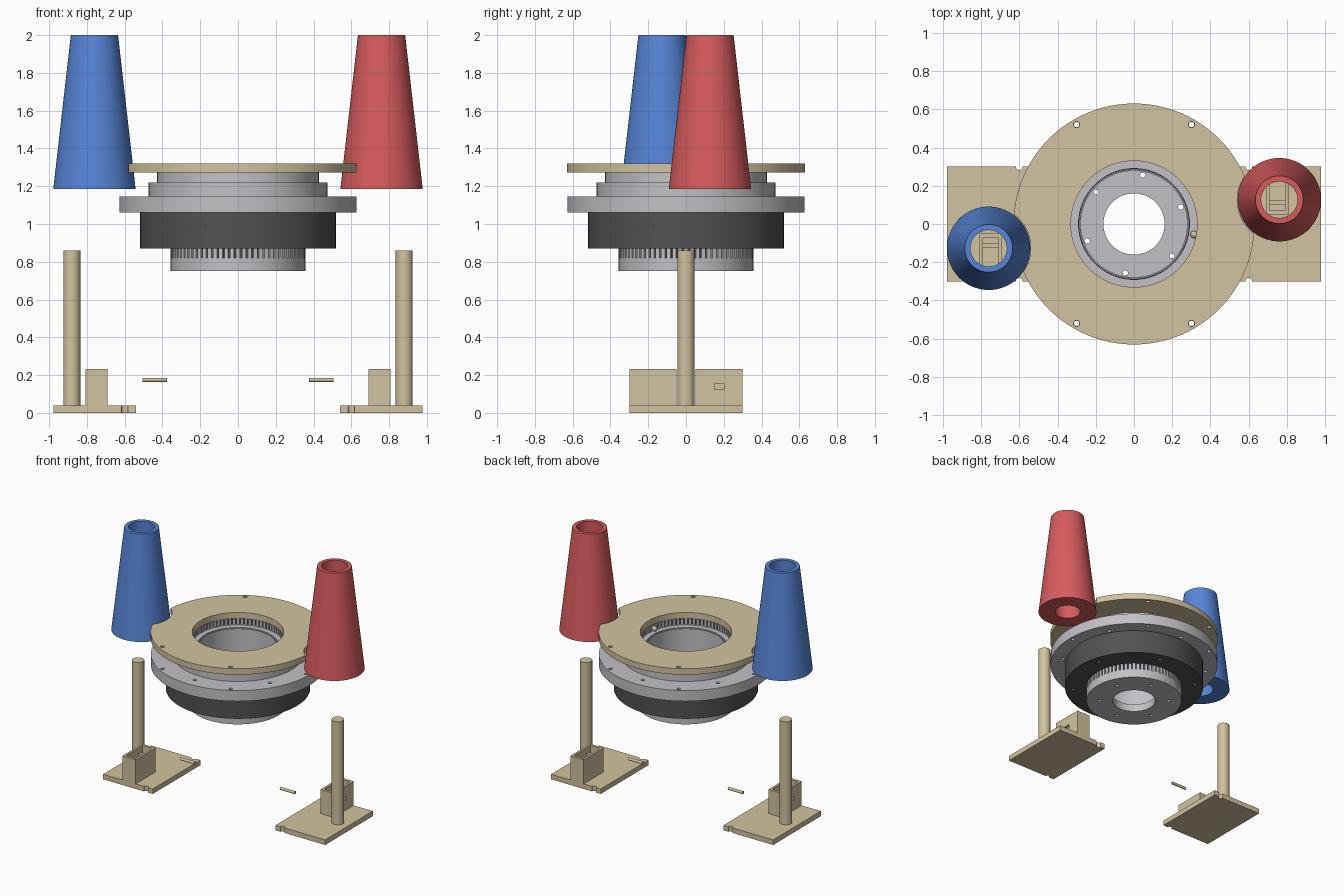
import bpy, bmesh
from math import pi, sin, cos, radians
from mathutils import Matrix, Vector

cube = bpy.data.objects.get("Cube")
if cube:
    bpy.data.objects.remove(cube, do_unlink=True)


def material(name, rgb):
    m = bpy.data.materials.new(name)
    m.use_nodes = True
    m.diffuse_color = (*rgb, 1)
    m.node_tree.nodes["Principled BSDF"].inputs["Base Color"].default_value = (*rgb, 1)
    return m


TAN = material("tan", (0.64, 0.55, 0.35))
LIGHT = material("light grey", (0.54, 0.53, 0.56))
DARK = material("dark grey", (0.085, 0.085, 0.093))
RED = material("red", (0.68, 0.107, 0.11))
BLUE = material("blue", (0.095, 0.235, 0.68))


def finish(bm, name, mat):
    bmesh.ops.recalc_face_normals(bm, faces=bm.faces)
    mesh = bpy.data.meshes.new(name)
    bm.to_mesh(mesh)
    bm.free()
    mesh.materials.append(mat)
    mesh.shade_smooth()
    mesh.set_sharp_from_angle(angle=radians(30))
    obj = bpy.data.objects.new(name, mesh)
    bpy.context.scene.collection.objects.link(obj)
    return obj


def lathe(name, profile, mat, x=0, y=0, n=96):
    """Spin a closed (radius, height) profile about a vertical axis."""
    bm = bmesh.new()
    loops = [[bm.verts.new((x + r * cos(2 * pi * i / n), y + r * sin(2 * pi * i / n), z))
              for r, z in profile] for i in range(n)]
    k = len(profile)
    for i in range(n):
        a, b = loops[i], loops[(i + 1) % n]
        for j in range(k):
            bm.faces.new((a[j], b[j], b[(j + 1) % k], a[(j + 1) % k]))
    return finish(bm, name, mat)


def ring(name, r_out, r_in, z0, z1, mat):
    return lathe(name, [(r_in, z0), (r_out, z0), (r_out, z1), (r_in, z1)], mat)


def add_cyl(bm, x, y, r, z0, z1, n=24):
    bmesh.ops.create_cone(bm, cap_ends=True, segments=n, radius1=r, radius2=r, depth=z1 - z0,
                          matrix=Matrix.Translation((x, y, (z0 + z1) / 2)))


def add_box(bm, low, high):
    low, high = Vector(low), Vector(high)
    bmesh.ops.create_cube(bm, size=1, matrix=Matrix.Translation((low + high) / 2)
                          @ Matrix.Diagonal((*(high - low), 1)))


def cut(obj, bm):
    """Subtract the shapes in bm from obj."""
    cutter = finish(bm, "cutter", obj.data.materials[0])
    mod = obj.modifiers.new("cut", "BOOLEAN")
    mod.operation, mod.solver, mod.object = "DIFFERENCE", "EXACT", cutter
    bpy.context.view_layer.update()
    deps = bpy.context.evaluated_depsgraph_get()
    mesh = bpy.data.meshes.new_from_object(obj.evaluated_get(deps))
    obj.modifiers.clear()
    obj.data = mesh
    mesh.shade_smooth()
    mesh.set_sharp_from_angle(angle=radians(30))
    bpy.data.objects.remove(cutter, do_unlink=True)


def hole_circle(bm, radius, start, r, z0, z1):
    for i in range(6):
        a = radians(start + 60 * i)
        add_cyl(bm, radius * cos(a), radius * sin(a), r, z0, z1, 16)


def teeth(name, count, r0, r1, width, z0, z1, mat):
    bm = bmesh.new()
    for i in range(count):
        start = len(bm.verts)
        add_box(bm, (r0, -width / 2, z0), (r1, width / 2, z1))
        bm.verts.ensure_lookup_table()
        bmesh.ops.rotate(bm, verts=bm.verts[start:], cent=(0, 0, 0),
                         matrix=Matrix.Rotation(2 * pi * i / count, 3, "Z"))
    return finish(bm, name, mat)


# Top disc with bolt holes and round clearances for the cones
disc = ring("top_disc", 0.63, 0.33, 1.272, 1.32, TAN)
bm = bmesh.new()
for s in (-1, 1):
    add_cyl(bm, s * 0.76, s * 0.125, 0.22, 1.2, 1.4, 96)
    for t in (-1, 1):
        add_cyl(bm, s * 0.3, t * 0.52, 0.016, 1.2, 1.4)
cut(disc, bm)

# Stacked bearing housing
ring("upper_collar", 0.428, 0.35, 1.22, 1.272, LIGHT)
ring("collar_lining", 0.352, 0.346, 1.221, 1.271, DARK)
teeth("inner_teeth", 72, 0.33, 0.351, 0.019, 1.22, 1.27, LIGHT)
ring("step_ring", 0.473, 0.29, 1.145, 1.22, LIGHT)
flange = ring("flange", 0.628, 0.29, 1.06, 1.145, LIGHT)
bm = bmesh.new()
hole_circle(bm, 0.6, 0, 0.014, 1, 1.2)
hole_circle(bm, 0.545, 30, 0.014, 1, 1.2)
cut(flange, bm)
body = ring("dark_body", 0.52, 0.29, 0.87, 1.06, DARK)
bm = bmesh.new()
hole_circle(bm, 0.46, 15, 0.017, 0.8, 0.92)
cut(body, bm)

# Rotating hub: flanged bowl with a ring of teeth
hub = lathe("hub_bowl", [(0.16, 0.75), (0.357, 0.75), (0.357, 0.82), (0.285, 0.82),
                         (0.285, 1.215), (0.278, 1.215), (0.278, 0.81), (0.16, 0.81)], LIGHT)
bm = bmesh.new()
hole_circle(bm, 0.26, 20, 0.014, 0.7, 0.9)
cut(hub, bm)
ring("hub_slot_core", 0.335, 0.287, 0.82, 0.87, DARK)
teeth("hub_teeth", 72, 0.334, 0.357, 0.021, 0.819, 0.87, LIGHT)
bm = bmesh.new()
bmesh.ops.create_uvsphere(bm, u_segments=16, v_segments=10, radius=0.02,
                          matrix=Matrix.Translation((0.315, -0.055, 1.24)))
finish(bm, "marker_bead", TAN)

# Hollow cones
for name, s, mat in (("red_cone", 1, RED), ("blue_cone", -1, BLUE)):
    lathe(name, [(0.095, 1.185), (0.218, 1.185), (0.125, 2), (0.095, 2)],
          mat, s * 0.76, s * 0.127, 64)

# Bases, each the other turned half way round
for side, s in (("left", 1), ("right", -1)):
    parts = []
    bm = bmesh.new()
    add_box(bm, (0.54, -0.3, 0), (0.977, 0.3, 0.04))
    plate = finish(bm, side + "_base_plate", TAN)
    bm = bmesh.new()
    for t in (-1, 1):
        add_cyl(bm, 0.6, t * 0.3, 0.018, -0.1, 0.1)
    cut(plate, bm)
    parts.append(plate)

    bm = bmesh.new()
    add_cyl(bm, 0.88, 0, 0.045, 0.04, 0.86, 40)
    parts.append(finish(bm, side + "_post", TAN))

    # Open-topped box with an inner ledge and a side window
    bm = bmesh.new()
    add_box(bm, (0.69, 0.05, 0.04), (0.808, 0.3, 0.232))
    box = finish(bm, side + "_box", TAN)
    bm = bmesh.new()
    add_box(bm, (0.708, 0.07, 0.07), (0.79, 0.28, 0.3))
    cut(box, bm)
    bm = bmesh.new()
    add_box(bm, (0.75, 0.15, 0.125), (0.85, 0.2, 0.155))
    cut(box, bm)
    bm = bmesh.new()
    add_box(bm, (0.705, 0.1, 0.065), (0.793, 0.125, 0.19))
    parts += [box, finish(bm, side + "_box_ledge", TAN)]

    # Loose pin lying along x
    bm = bmesh.new()
    bmesh.ops.create_cone(bm, cap_ends=True, segments=16, radius1=0.011, radius2=0.011, depth=0.13,
                          matrix=Matrix.Translation((0.44, 0, 0.175)) @ Matrix.Rotation(pi / 2, 4, "Y"))
    parts.append(finish(bm, side + "_pin", TAN))
    if s < 0:
        for p in parts:
            p.data.transform(Matrix.Rotation(pi, 4, "Z"))
